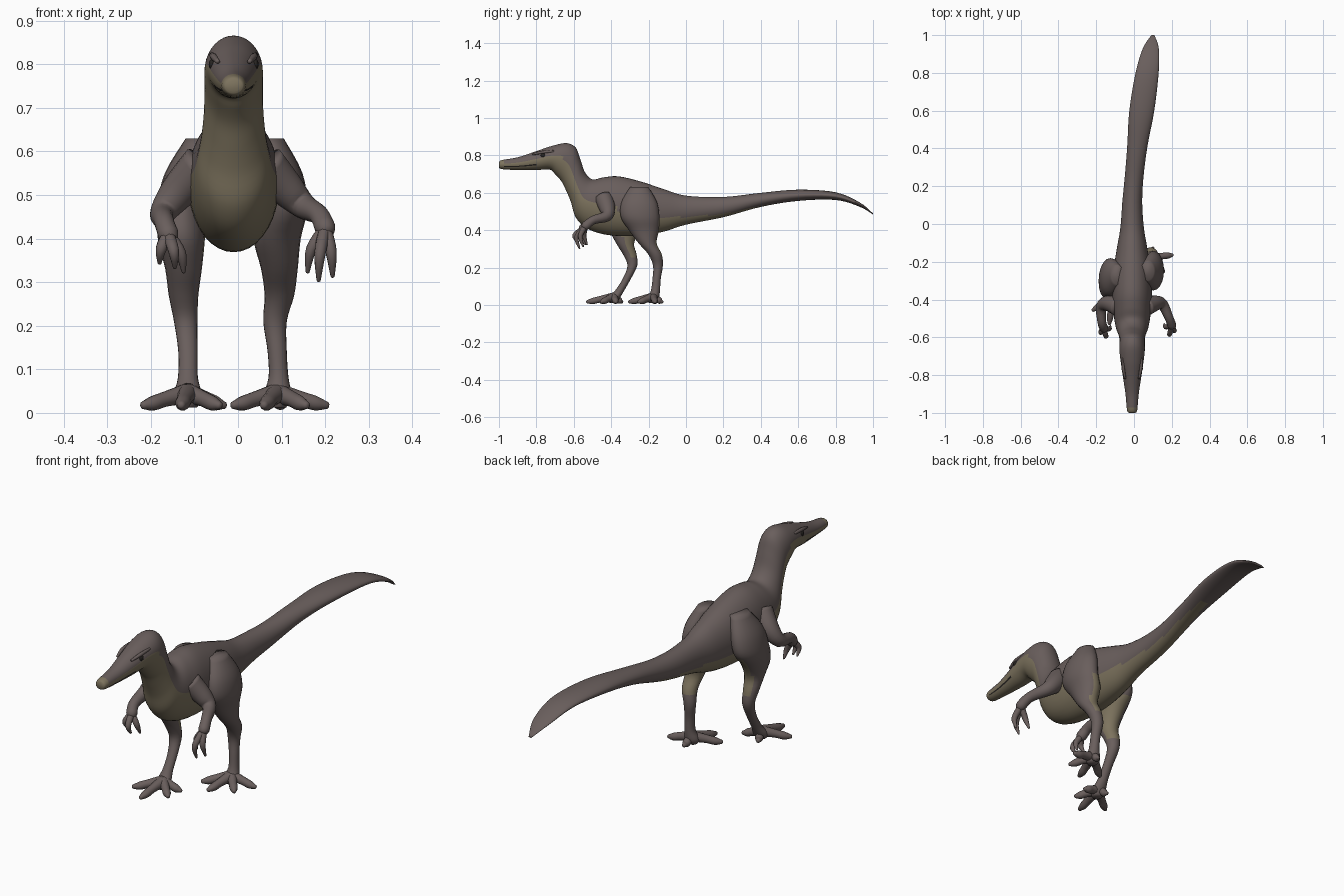
import bpy, bmesh, math
from mathutils import Vector

cube = bpy.data.objects.get("Cube")
if cube:
    bpy.data.objects.remove(cube)


def material(name, rgb):
    m = bpy.data.materials.new(name)
    m.use_nodes = True
    m.diffuse_color = (*rgb, 1)
    bsdf = next(n for n in m.node_tree.nodes if n.type == 'BSDF_PRINCIPLED')
    bsdf.inputs["Base Color"].default_value = (*rgb, 1)
    bsdf.inputs["Roughness"].default_value = 0.8
    return m


HIDE, TAN, DARK = 0, 1, 2
MATERIALS = [material("brown_hide", (.142, .113, .108)),
             material("tan_underside", (.205, .172, .112)),
             material("dark_eye", (.02, .017, .015))]


def smooth_rows(rows, steps):
    """Catmull-Rom interpolation of rows of numbers."""
    out = []
    last = len(rows) - 1
    for i in range(last):
        a, b, c, d = (rows[max(0, min(last, i + k))] for k in (-1, 0, 1, 2))
        for s in range(steps):
            t = s / steps
            out.append([q + .5 * t * (r - p + t * (2*p - 5*q + 4*r - w + t * (3*(q - r) + w - p)))
                        for p, q, r, w in zip(a, b, c, d)])
    return out + [list(rows[-1])]


def loft(name, rings, sides, rule=None):
    """Skin elliptical rings (centre, side axis, up axis); rule picks each face's colour."""
    bm = bmesh.new()
    loops = []
    for centre, u, v in rings:
        angles = [2 * math.pi * j / sides for j in range(sides)]
        loops.append([bm.verts.new(centre + u * math.sin(a) - v * math.cos(a)) for a in angles])
    info = {}
    for lower, upper in zip(loops, loops[1:]):
        for j in range(sides):
            k = (j + 1) % sides
            info[bm.faces.new((lower[j], lower[k], upper[k], upper[j]))] = j
    for loop in (loops[0], loops[-1]):
        info[bm.faces.new(loop)] = 0
    bmesh.ops.recalc_face_normals(bm, faces=bm.faces)
    for face, j in info.items():
        face.smooth = True
        if rule:
            face.material_index = rule(face.calc_center_median(), face.normal, j)
    mesh = bpy.data.meshes.new(name)
    bm.to_mesh(mesh)
    bm.free()
    for m in MATERIALS:
        mesh.materials.append(m)
    obj = bpy.data.objects.new(name, mesh)
    bpy.context.collection.objects.link(obj)
    return obj


def tube(name, points, sides=12, steps=4):
    """Round limb through (x, y, z, radius) points with a rounded end."""
    rows = smooth_rows(points, steps)
    pos = [Vector(r[:3]) for r in rows]
    tip = (pos[-1] - pos[-2]).normalized()
    r = rows[-1][3]
    for ahead, size in ((.6, .8), (.9, .4)):
        pos.append(Vector(rows[len(points) * steps - steps][:3]) + tip * r * ahead)
        rows.append([0, 0, 0, r * size])
    rings, u = [], None
    for i, p in enumerate(pos):
        t = (pos[min(i + 1, len(pos) - 1)] - pos[max(i - 1, 0)]).normalized()
        u = t.orthogonal() if u is None else u - t * u.dot(t)
        u.normalize()
        rings.append((p, u * rows[i][3], t.cross(u) * rows[i][3]))
    return loft(name, rings, sides)


# Head, neck, torso and tail: top y, top z, bottom y, bottom z, half width
BODY = [
    (-1, .762, -1, .738, .016),
    (-.985, .775, -.985, .727, .027),
    (-.9, .79, -.9, .722, .035),
    (-.8, .823, -.8, .722, .05),
    (-.72, .85, -.73, .725, .061),
    (-.64, .866, -.7, .7, .067),
    (-.59, .842, -.665, .66, .067),
    (-.565, .78, -.64, .61, .068),
    (-.54, .71, -.615, .55, .074),
    (-.5, .672, -.59, .47, .086),
    (-.44, .683, -.53, .41, .097),
    (-.36, .688, -.42, .375, .105),
    (-.24, .66, -.27, .37, .1),
    (-.12, .62, -.13, .39, .08),
    (0, .585, 0, .43, .06),
    (.2, .578, .2, .47, .05),
    (.4, .6, .4, .525, .053),
    (.6, .617, .6, .557, .066),
    (.8, .603, .8, .562, .061),
    (.93, .548, .93, .525, .042),
    (1, .49, 1, .484, .008),
]
SIDES = 36


def body_colour(c, n, j):
    if c.y < -.965:
        return TAN
    row = min(j, SIDES - 1 - j)
    height = (1 - math.cos((row + .5) * 2 * math.pi / SIDES)) / 2
    if row == 6 and c.y < -.8:
        return DARK  # mouth line
    limit = .6 if c.y < -.66 else .52 - .5 * max(0, c.y + .5)
    return TAN if height < limit else HIDE


rings = []
for ty, tz, by, bz, half in smooth_rows(BODY, 5):
    y = (ty + by) / 2
    x = -.01 + .11 * max(0, (y - .1) / .9) ** 1.3
    rings.append((Vector((x, y, (tz + bz) / 2)), Vector((half, 0, 0)),
                  Vector((0, ty - by, tz - bz)) / 2))
loft("body", rings, SIDES, body_colour)

# Eyes and brow ridges
for side, s in (("left", 1), ("right", -1)):
    bpy.ops.mesh.primitive_uv_sphere_add(segments=12, ring_count=8, radius=.012,
                                         location=(-.01 + s * .05, -.765, .8))
    eye = bpy.context.object
    eye.name = side + "_eye"
    eye.scale.x = .6
    eye.data.materials.append(MATERIALS[DARK])
    bpy.ops.object.shade_smooth()
    tube(side + "_brow", [(-.01 + s * .036, -.82, .806, .005),
                          (-.01 + s * .046, -.77, .817, .008),
                          (-.01 + s * .05, -.71, .822, .006)], 8)

# Legs: shared heights and radii, with separate stride positions
LEG_SIZE = [(.63, .035, .05), (.55, .053, .095), (.47, .056, .103), (.4, .054, .08),
            (.33, .042, .048), (.27, .034, .036), (.21, .027, .026), (.14, .022, .022),
            (.08, .023, .024), (.035, .034, .03), (.012, .02, .02)]
LEFT_PATH = [(.07, -.25), (.095, -.25), (.103, -.245), (.09, -.225), (.095, -.205), (.095, -.165),
             (.085, -.15), (.09, -.157), (.093, -.163), (.09, -.175), (.09, -.18)]
RIGHT_PATH = [(-.085, -.27), (-.115, -.28), (-.13, -.29), (-.13, -.325), (-.125, -.325), (-.125, -.3),
              (-.12, -.287), (-.115, -.317), (-.115, -.353), (-.115, -.385), (-.115, -.39)]
LEFT_TOES = [(.2, -.165), (.155, -.25), (.06, -.3), (-.008, -.245), (.1, -.13)]
RIGHT_TOES = [(-.215, -.455), (-.13, -.525), (-.045, -.45), (-.035, -.375), (-.13, -.345)]

for side, s, path, toes in (("left", 1, LEFT_PATH, LEFT_TOES),
                            ("right", -1, RIGHT_PATH, RIGHT_TOES)):
    def leg_colour(c, n, j):
        inner_back = .8 * n.y - .5 * s * n.x
        return TAN if .25 < c.z < .45 and inner_back > .4 else HIDE

    rows = [(x, y, *size) for (x, y), size in zip(path, LEG_SIZE)]
    loft(side + "_leg", [(Vector((x, y, z)), Vector((rx, 0, 0)), Vector((0, ry, 0)))
                         for x, y, z, rx, ry in smooth_rows(rows, 4)], 20, leg_colour)
    # Spread toes
    bx, by = path[-2]
    for i, (x, y) in enumerate(toes):
        tube(f"{side}_toe_{i + 1}", [(bx, by, .045, .024),
                                     (bx + (x - bx) * .5, by + (y - by) * .5, .032, .018),
                                     (bx + (x - bx) * .8, by + (y - by) * .8, .022, .017),
                                     (x, y, .018, .01)])

# Arms and hooked fingers
ARMS = {
    "left": ([(.06, -.44, .57, .05), (.11, -.42, .515, .042), (.15, -.425, .475, .03),
              (.185, -.495, .455, .023), (.2, -.535, .425, .024)],
             [(.16, -.53, .325), (.185, -.57, .305), (.217, -.55, .315)]),
    "right": ([(-.08, -.44, .57, .05), (-.135, -.42, .51, .042), (-.172, -.44, .46, .03),
               (-.17, -.52, .44, .023), (-.16, -.55, .41, .024)],
              [(-.125, -.54, .325), (-.145, -.58, .335), (-.18, -.56, .345)]),
}
for side, (path, tips) in ARMS.items():
    tube(side + "_arm", path, 16)
    px, py, pz, _ = path[-1]
    for i, (x, y, z) in enumerate(tips):
        tube(f"{side}_finger_{i + 1}", [(px, py, pz, .014),
                                        (.2 * px + .8 * x, y - .015, (pz + z) / 2, .013),
                                        (x, y, z, .005)], 10)
